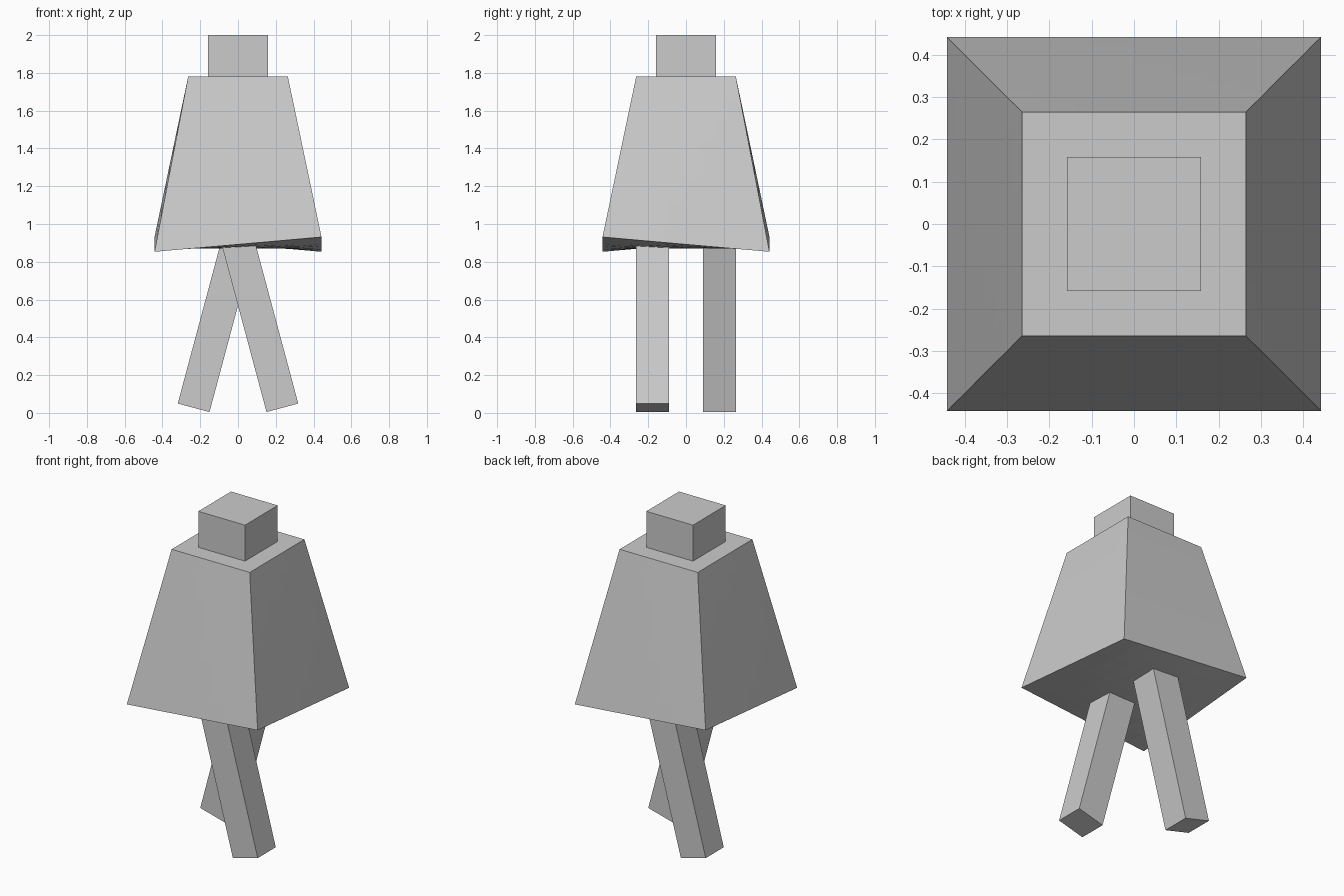
import bpy, bmesh, math
from mathutils import Vector, Matrix

cube = bpy.data.objects.get("Cube")
if cube:
    bpy.data.objects.remove(cube, do_unlink=True)

grey = bpy.data.materials.new("plain_grey")
grey.use_nodes = True
grey.diffuse_color = (0.6, 0.6, 0.6, 1)
grey.node_tree.nodes["Principled BSDF"].inputs["Base Color"].default_value = (0.6, 0.6, 0.6, 1)


def finish(name, bm):
    bmesh.ops.recalc_face_normals(bm, faces=bm.faces)
    mesh = bpy.data.meshes.new(name)
    bm.to_mesh(mesh)
    bm.free()
    mesh.materials.append(grey)
    obj = bpy.data.objects.new(name, mesh)
    bpy.context.collection.objects.link(obj)
    return obj


def box(name, size, matrix):
    bm = bmesh.new()
    bmesh.ops.create_cube(bm, size=1)
    bmesh.ops.scale(bm, vec=size, verts=bm.verts)
    bmesh.ops.transform(bm, matrix=matrix, verts=bm.verts)
    return finish(name, bm)


# Head block
box("head", (0.316, 0.316, 0.24), Matrix.Translation((0, 0, 1.88)))

# Tapered body with a gently warped hem and a sagging underside
bm = bmesh.new()
bmesh.ops.create_cube(bm, size=2)
bmesh.ops.subdivide_edges(bm, edges=bm.edges, cuts=7, use_grid_fill=True)
for v in bm.verts:
    u, w, t = v.co.x, v.co.y, (v.co.z + 1) / 2
    hem = 0.892 - 0.039 * u * w - 0.022 * (1 - u * u) * (1 - w * w)
    width = 0.442 + (0.264 - 0.442) * t
    v.co = Vector((u * width, w * width, hem + (1.78 - hem) * t))
finish("body", bm)

# Two splayed legs, one in front of the other
length = 1.0
for name, side in (("front_leg", 1), ("back_leg", -1)):
    tilt = Matrix.Rotation(-side * math.radians(15), 4, "Y")
    foot = Matrix.Translation((side * 0.235, -side * 0.178, 0.027))
    box(name, (0.174, 0.174, length), foot @ tilt @ Matrix.Translation((0, 0, length / 2)))
